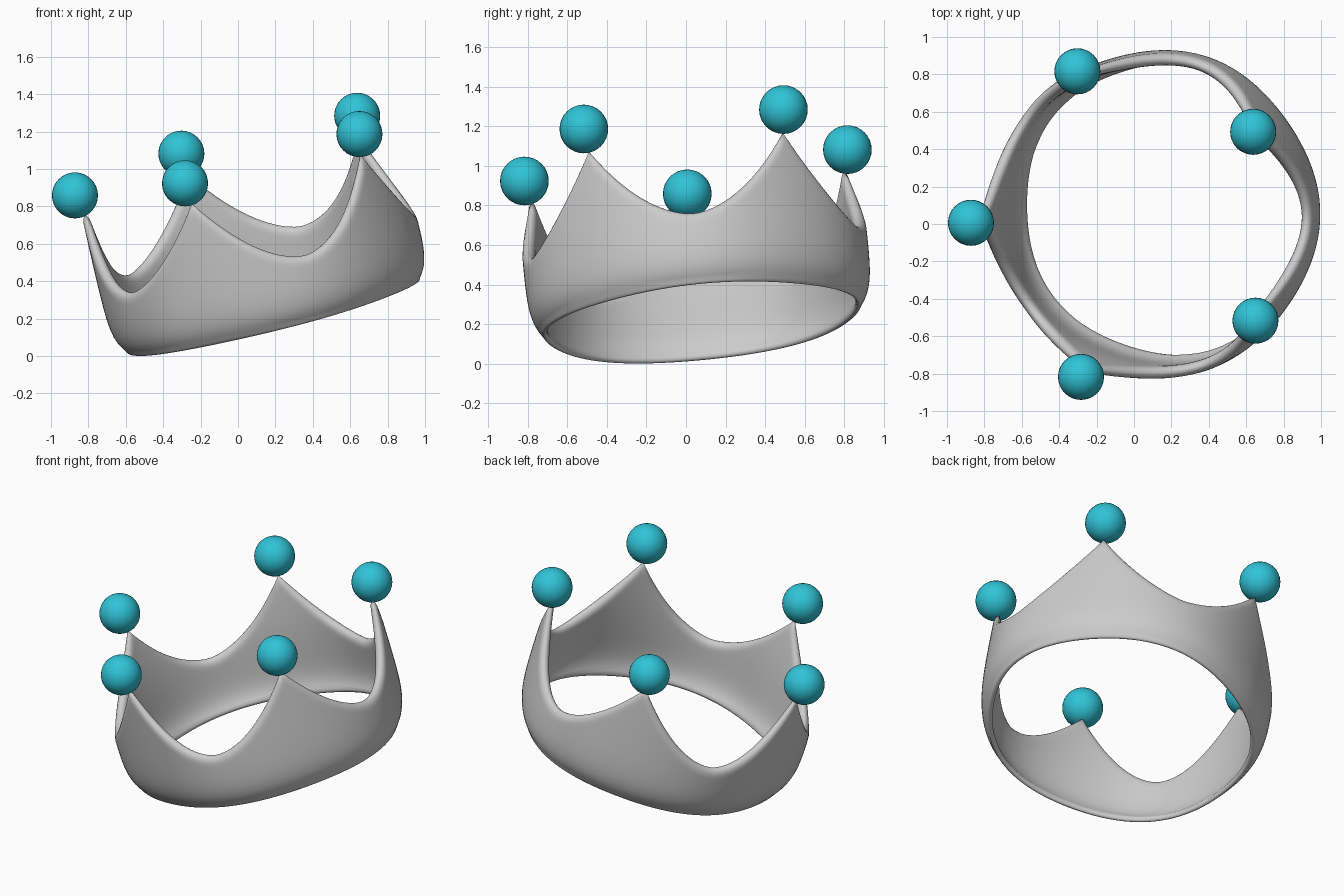
import bpy, math
from mathutils import Vector

cube = bpy.data.objects.get("Cube")
if cube:
    bpy.data.objects.remove(cube, do_unlink=True)


def material(name, color):
    mat = bpy.data.materials.new(name)
    mat.use_nodes = True
    mat.diffuse_color = color
    mat.node_tree.nodes["Principled BSDF"].inputs["Base Color"].default_value = color
    return mat


silver = material("silver grey", (0.6, 0.6, 0.6, 1))
teal = material("teal", (0.03, 0.55, 0.68, 1))

# The whole crown leans to one side about its base centre
CENTRE = Vector((0.175, 0.08, 0.23))
TILT = Vector((0, 0, 1)).rotation_difference(Vector((-0.25, -0.1, 1)))
POINTS, COLUMNS, LEVELS = 5, 160, 20
BOTTOM, VALLEY, TIP = -0.022, 0.335, 0.75


def place(angle, radius, height):
    local = Vector((radius * math.cos(angle), radius * math.sin(angle), height))
    return CENTRE + TILT @ local


def crest(angle):
    """Height of the top edge: sharp tips with rounded valleys between."""
    turn = ((angle - math.pi) * POINTS / math.tau) % 1
    return VALLEY + (TIP - VALLEY) * abs(2 * turn - 1) ** 1.75


def rounding(distance, cap):
    return math.sqrt(max(0, 1 - (1 - min(1, distance / cap)) ** 2))


def section(angle):
    """Closed wall cross-section, up the outside and down the inside."""
    top, outer, inner = crest(angle), [], []
    for k in range(LEVELS + 1):
        h = BOTTOM + (top - BOTTOM) * (1 - math.cos(math.pi * k / LEVELS)) / 2
        radius = 0.875 - 0.06 * math.exp(-max(h, 0) / 0.07) - 0.02 * h * h
        radius -= 0.01 * math.cos(POINTS * (angle - math.pi))
        half = 0.018 + 0.015 * math.sin(math.pi * max(h, 0) / TIP)
        width = half * rounding(h - BOTTOM, 0.03) * rounding(top - h, 0.05)
        outer.append(place(angle, radius - half + width, h))
        inner.append(place(angle, radius - half - width, h))
    return outer + inner[-2:0:-1]


# Crown band with five points
verts, faces = [], []
for c in range(COLUMNS):
    verts += section(math.pi + math.tau * c / COLUMNS)
ring = LEVELS * 2
for c in range(COLUMNS):
    a, b = c * ring, (c + 1) % COLUMNS * ring
    for k in range(ring):
        n = (k + 1) % ring
        faces.append((a + k, b + k, b + n, a + n))
mesh = bpy.data.meshes.new("crown_band")
mesh.from_pydata(verts, [], faces)
mesh.materials.append(silver)
mesh.shade_smooth()
band = bpy.data.objects.new("crown_band", mesh)
bpy.context.collection.objects.link(band)

# Ball on each tip
for i in range(POINTS):
    spot = place(math.pi + math.tau * i / POINTS, 0.863, TIP + 0.117)
    bpy.ops.mesh.primitive_uv_sphere_add(segments=32, ring_count=16, radius=0.123, location=spot)
    ball = bpy.context.object
    ball.name = f"tip_ball_{i + 1}"
    ball.data.materials.append(teal)
    bpy.ops.object.shade_smooth()
